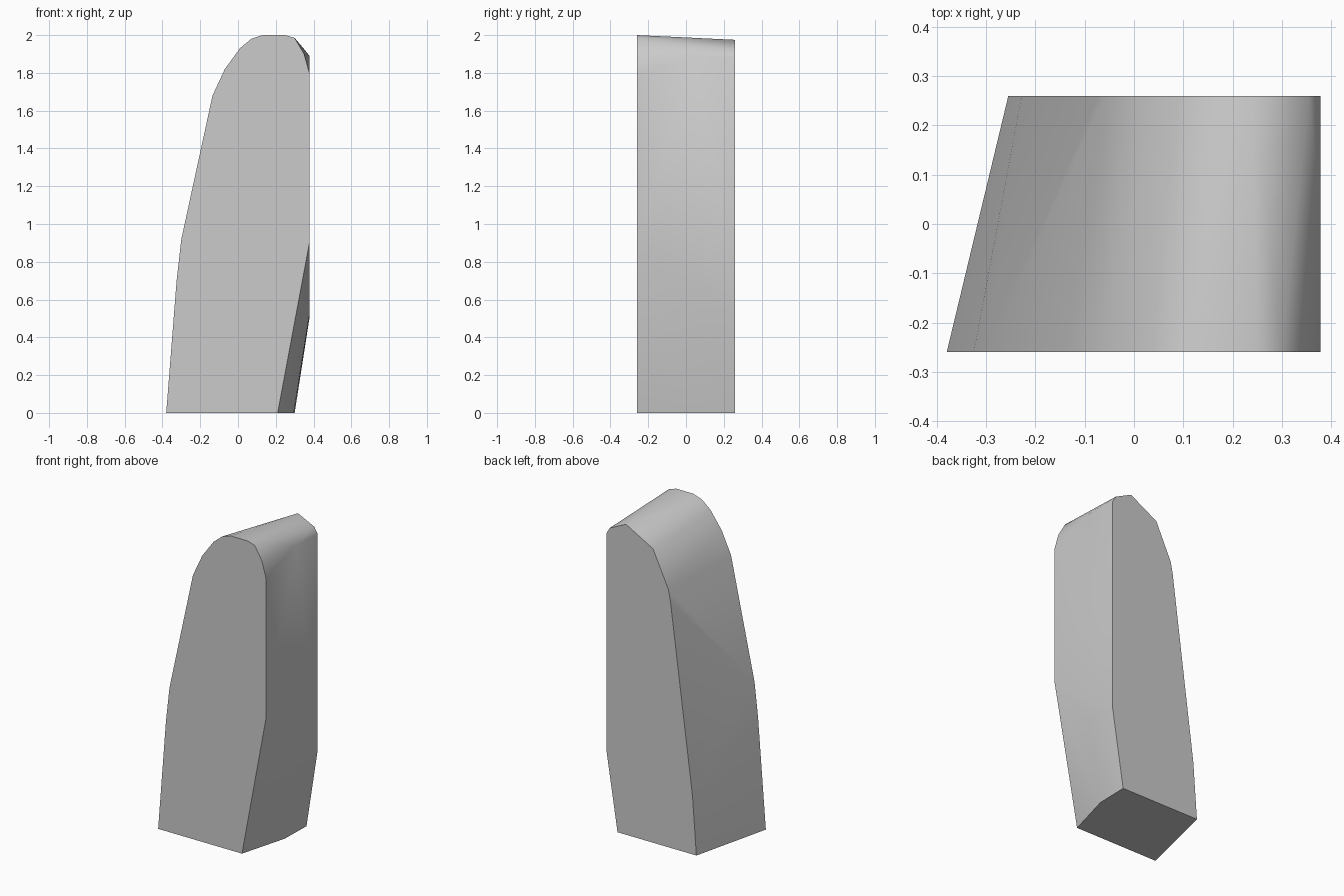
import bpy
import bmesh
import math

cube = bpy.data.objects.get("Cube")
if cube:
    bpy.data.objects.remove(cube, do_unlink=True)

HALF_DEPTH = 0.26
SIDE = 0.378

# Front outline (x, z), from lower left, over the rounded top, to lower right
front = [(-0.38, 0), (-0.325, 0.7), (-0.3, 0.92), (-0.135, 1.68), (-0.07, 1.82),
         (0.01, 1.93), (0.07, 1.98), (0.13, 2), (0.25, 2), (0.3, 1.985),
         (0.35, 1.9), (SIDE, 1.8), (SIDE, 0.9), (0.21, 0)]

# Narrower back outline
back = [(-0.255, 0), (-0.228, 0.37), (-0.073, 1.565), (-0.058, 1.64), (0.05, 1.87),
        (0.24, 1.975), (0.355, 1.92), (SIDE, 1.88), (SIDE, 0.5), (0.3, 0)]

# Extra corners where the right side bends halfway back
middle = [(SIDE, 1.89), (SIDE, 0.52), (0.295, 0)]

# Wrap the outlines into one convex block
bm = bmesh.new()
for outline, y in ((front, -HALF_DEPTH), (middle, 0.05), (back, HALF_DEPTH)):
    for x, z in outline:
        bm.verts.new((x, y, z))
bmesh.ops.convex_hull(bm, input=bm.verts[:])
bmesh.ops.dissolve_limit(bm, angle_limit=math.radians(0.3),
                         verts=bm.verts[:], edges=bm.edges[:])
bmesh.ops.recalc_face_normals(bm, faces=bm.faces[:])

mesh = bpy.data.meshes.new("tapered_block")
bm.to_mesh(mesh)
bm.free()
block = bpy.data.objects.new("tapered_block", mesh)
bpy.context.collection.objects.link(block)

# Plain grey surface
grey = bpy.data.materials.new("light_grey")
grey.use_nodes = True
colour = (0.6, 0.6, 0.6, 1)
grey.diffuse_color = colour
grey.node_tree.nodes["Principled BSDF"].inputs["Base Color"].default_value = colour
mesh.materials.append(grey)

# Smooth the rounded top and sides, keep the end faces crisp
bpy.ops.object.select_all(action='DESELECT')
block.select_set(True)
bpy.context.view_layer.objects.active = block
bpy.ops.object.shade_smooth_by_angle(angle=math.radians(35))
